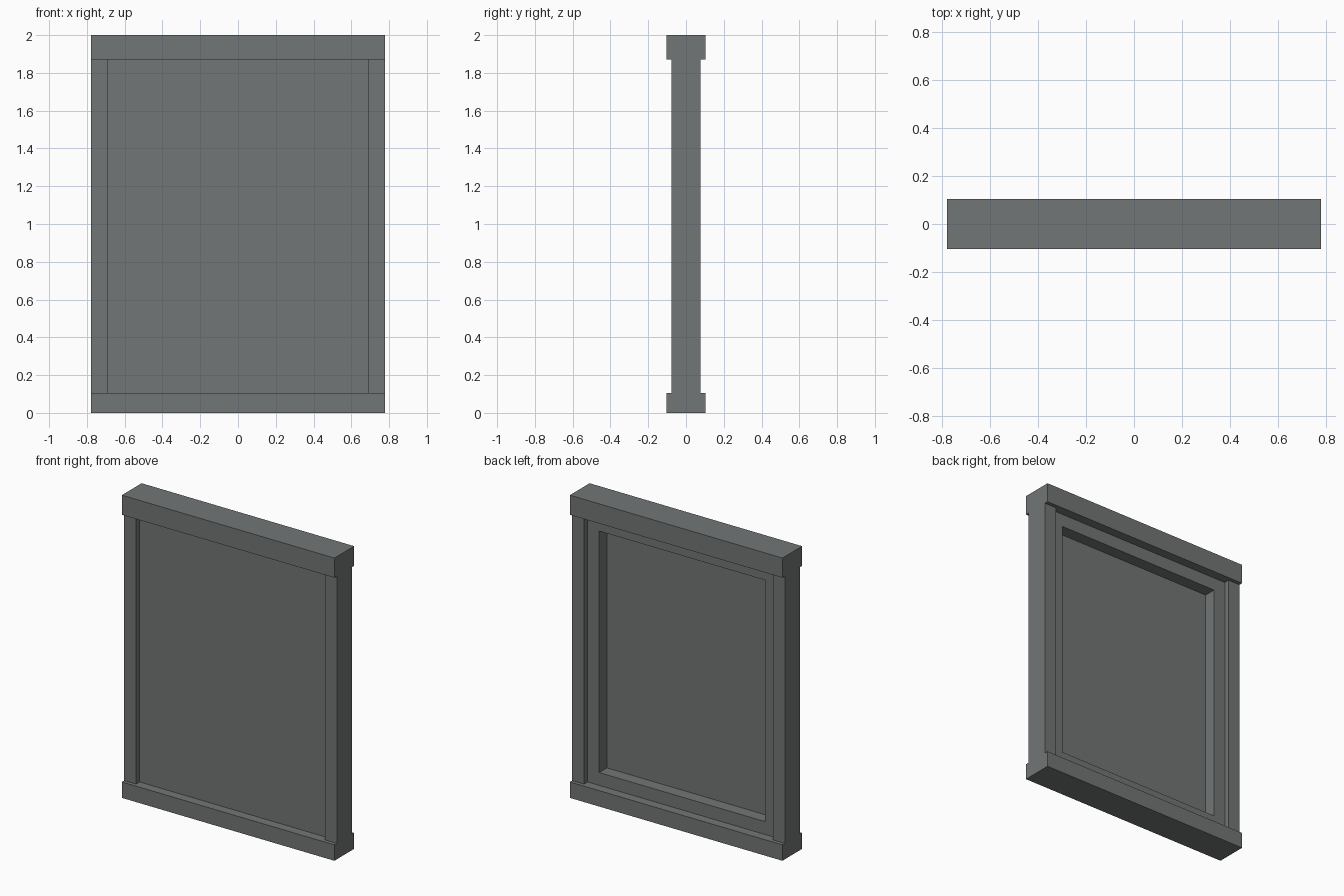
import bpy
import bmesh

cube = bpy.data.objects.get("Cube")
if cube:
    bpy.data.objects.remove(cube, do_unlink=True)

HALF_W = 0.777               # overall half width
RAIL_Y, POST_Y, FRAME_Y = 0.103, 0.078, 0.042
BOTTOM, TOP = 0.105, 1.87    # inner edges of the rails
POST_IN = 0.69               # inner edge of the posts
BORDER = 0.12                # width of the inner frame
SKIN = 0.003                 # thickness of the front panel

grey = bpy.data.materials.new("slate_grey")
grey.use_nodes = True
colour = (0.17, 0.182, 0.18, 1)
grey.diffuse_color = colour
grey.node_tree.nodes["Principled BSDF"].inputs["Base Color"].default_value = colour


def box(name, low, high):
    """Add a box spanning two opposite corners."""
    bm = bmesh.new()
    bmesh.ops.create_cube(bm, size=1)
    for v in bm.verts:
        v.co = [h if c > 0 else l for c, l, h in zip(v.co, low, high)]
    mesh = bpy.data.meshes.new(name)
    bm.to_mesh(mesh)
    bm.free()
    mesh.materials.append(grey)
    obj = bpy.data.objects.new(name, mesh)
    bpy.context.collection.objects.link(obj)
    return obj


# Rails across the top and bottom
box("top_rail", (-HALF_W, -RAIL_Y, TOP), (HALF_W, RAIL_Y, 2))
box("bottom_rail", (-HALF_W, -RAIL_Y, 0), (HALF_W, RAIL_Y, BOTTOM))

# Side posts
box("left_post", (POST_IN, -POST_Y, BOTTOM), (HALF_W, POST_Y, TOP))
box("right_post", (-HALF_W, -POST_Y, BOTTOM), (-POST_IN, POST_Y, TOP))

# Panel, flat on the front and hollowed from the back
panel = box("panel", (-POST_IN, -FRAME_Y, BOTTOM), (POST_IN, FRAME_Y, TOP))
bm = bmesh.new()
bm.from_mesh(panel.data)
bm.normal_update()
back = max(bm.faces, key=lambda f: f.normal.y)
bmesh.ops.inset_region(bm, faces=[back], thickness=BORDER)
rim = [e for e in back.edges]
result = bmesh.ops.extrude_face_region(bm, geom=[back])
for v in (g for g in result["geom"] if isinstance(g, bmesh.types.BMVert)):
    v.co.y = -FRAME_Y + SKIN
if back.is_valid:
    bmesh.ops.delete(bm, geom=[back], context='FACES_ONLY')
bmesh.ops.recalc_face_normals(bm, faces=bm.faces)
bm.to_mesh(panel.data)
bm.free()
